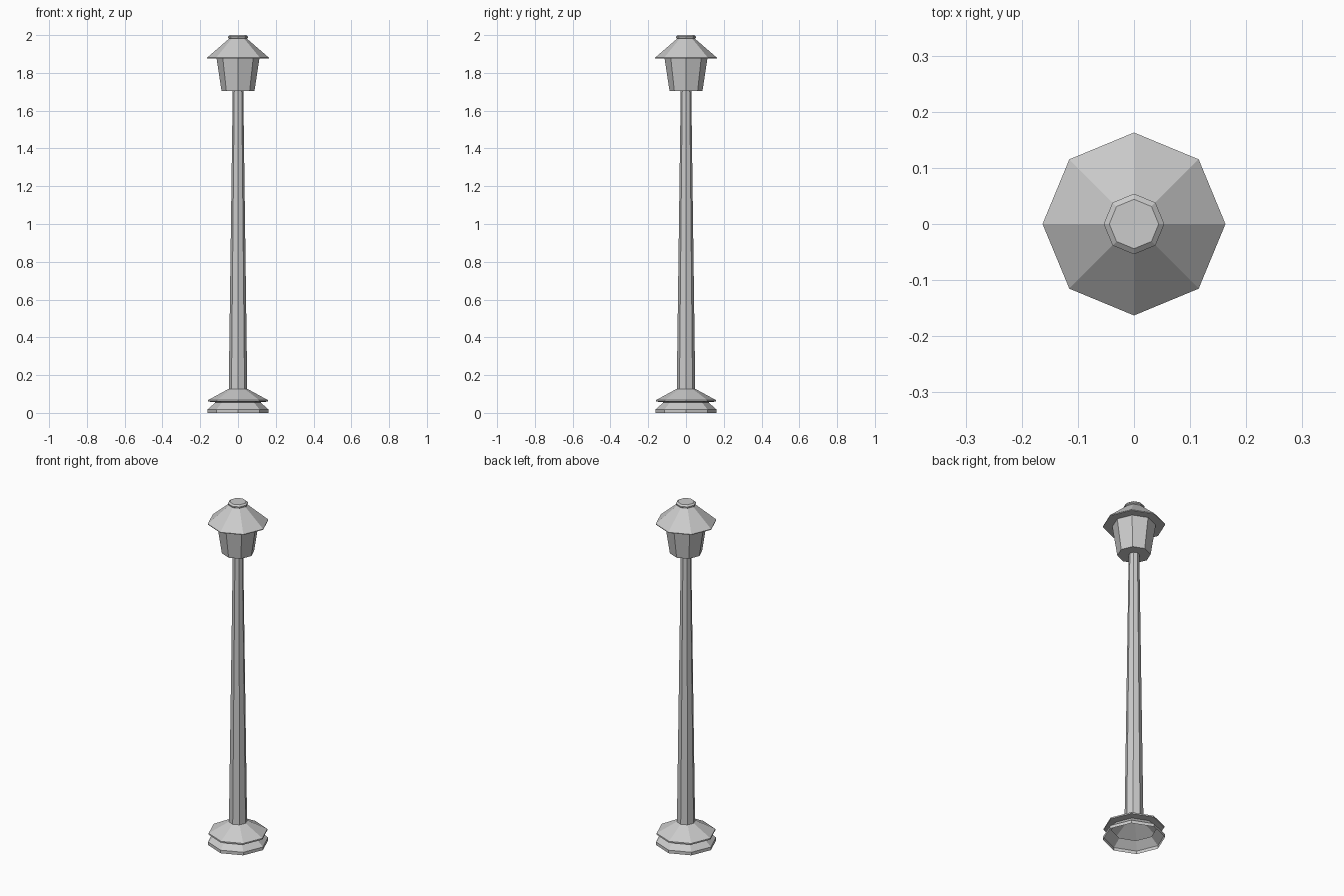
import bpy, bmesh
from math import cos, sin, tau

if "Cube" in bpy.data.objects:
    bpy.data.objects.remove(bpy.data.objects["Cube"])

SIDES = 8


def lathe(name, profile, cap_bottom=True, cap_top=True):
    """Eight-sided flat-shaded solid from (radius, height) points, bottom to top."""
    bm = bmesh.new()
    rings = [[bm.verts.new((r * cos(tau * i / SIDES), r * sin(tau * i / SIDES), z))
              for i in range(SIDES)] for r, z in profile]
    for low, high in zip(rings, rings[1:]):
        for i in range(SIDES):
            j = (i + 1) % SIDES
            bm.faces.new((low[i], low[j], high[j], high[i]))
    if cap_bottom:
        bm.faces.new(rings[0][::-1])
    if cap_top:
        bm.faces.new(rings[-1])
    mesh = bpy.data.meshes.new(name)
    bm.to_mesh(mesh)
    bm.free()
    obj = bpy.data.objects.new(name, mesh)
    bpy.context.collection.objects.link(obj)
    return obj


# Stepped foot, hollow underneath
lathe("base", [(0.162, 0), (0.162, 0.018), (0.118, 0.056), (0.158, 0.06),
               (0.158, 0.068), (0.05, 0.127)], False, False)

# Tapered pole
lathe("pole", [(0.049, 0.125), (0.028, 1.705)])

# Lantern body widening upward
lathe("lantern", [(0.087, 1.703), (0.114, 1.88)])

# Wide sloped roof with a thin rim
lathe("roof", [(0.163, 1.877), (0.163, 1.881), (0.046, 1.982)])

# Small finial cap
lathe("cap", [(0.046, 1.98), (0.054, 1.985), (0.054, 1.992), (0.044, 2.0)])
